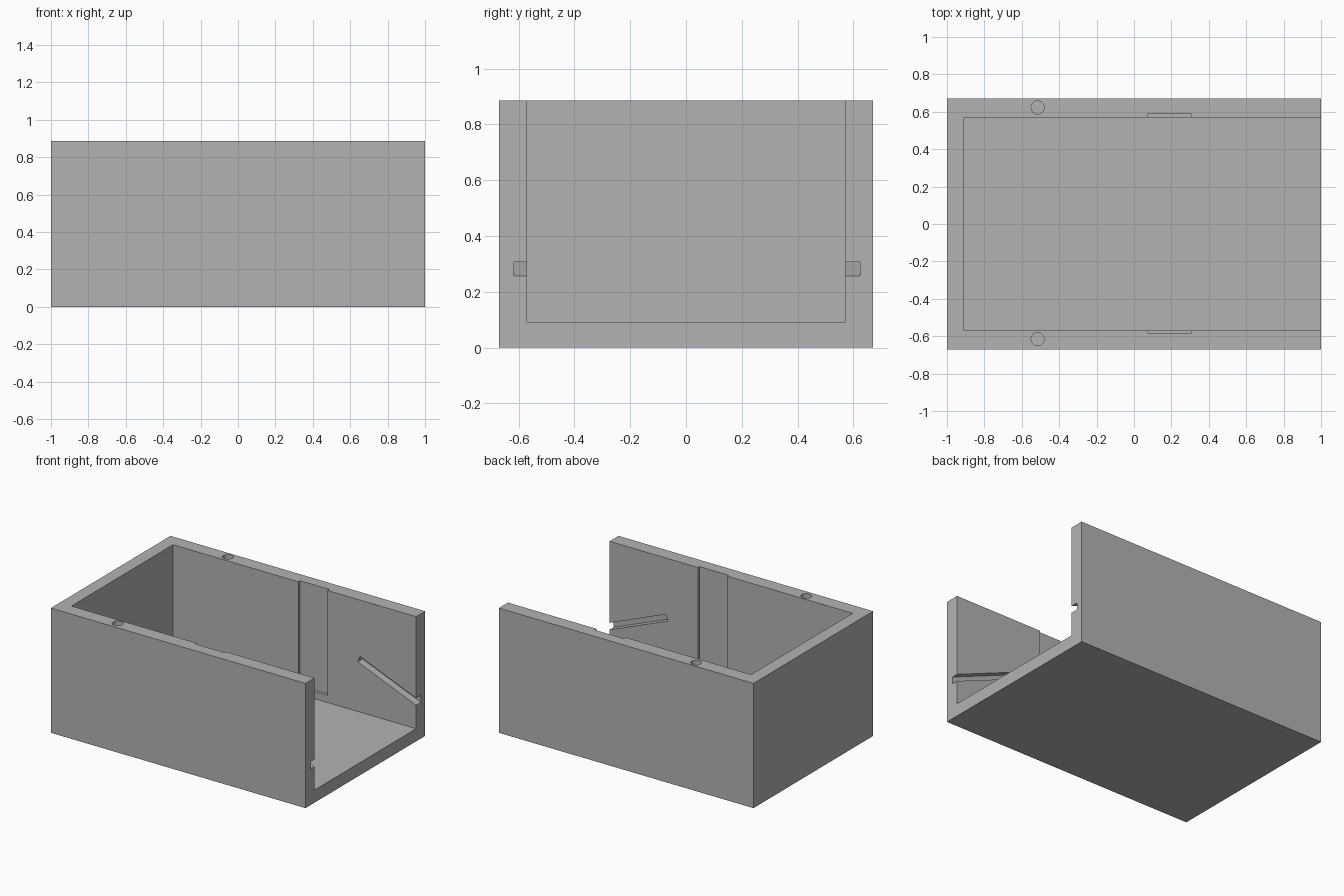
import bpy
import math
from mathutils import Vector

cube = bpy.data.objects.get("Cube")
if cube:
    bpy.data.objects.remove(cube, do_unlink=True)

LENGTH, WIDTH, HEIGHT = 2.0, 1.342, 0.886
WALL, SHIFT = 0.57, 0.004      # inner wall distance, sideways offset of the cut details

gray = bpy.data.materials.new("plain gray")
gray.use_nodes = True
color = (0.45, 0.45, 0.45, 1)
gray.diffuse_color = color
gray.node_tree.nodes["Principled BSDF"].inputs["Base Color"].default_value = color


def block(name, low, high, tilt=0.0, pivot=(0, 0, 0)):
    """Box between two corners, optionally tilted about the y axis at a pivot."""
    low, high = Vector(low), Vector(high)
    bpy.ops.mesh.primitive_cube_add(size=1)
    obj = bpy.context.object
    obj.name = name
    for v in obj.data.vertices:
        v.co = (low + high) / 2 + v.co * (high - low)
    obj.location = pivot
    obj.rotation_euler.y = tilt
    return obj


def cut(target, cutter):
    """Subtract a cutter from the target and remove it."""
    mod = target.modifiers.new("cut", 'BOOLEAN')
    mod.operation = 'DIFFERENCE'
    mod.solver = 'EXACT'
    mod.object = cutter
    bpy.context.view_layer.objects.active = target
    bpy.ops.object.modifier_apply(modifier=mod.name)
    bpy.data.objects.remove(cutter, do_unlink=True)


# Outer shell, open at the top and at the +x end
box = block("open_box", (-LENGTH / 2, -WIDTH / 2, 0), (LENGTH / 2, WIDTH / 2, HEIGHT))
box.data.materials.append(gray)
cut(box, block("cavity", (-0.91, -WALL, 0.09), (1.2, WALL, 1.2)))

for side in (-1, 1):
    inner = side * 0.5

    def span(depth_y):
        return sorted((inner, depth_y))

    # Shallow upright slot in the wall
    y0, y1 = span(side * 0.588 + SHIFT / 2)
    cut(box, block("upright_slot", (0.075, y0, 0.14), (0.305, y1, 1.2)))

    # Sloping groove that runs out through the open end
    y0, y1 = span(side * 0.62 + SHIFT)
    cut(box, block("sloping_groove", (-0.485, y0, -0.023), (0.2, y1, 0.023),
                   math.radians(22), (1, 0, 0.282)))

    # Round pin hole in the rim
    bpy.ops.mesh.primitive_cylinder_add(vertices=48, radius=0.035, depth=0.2,
                                        location=(-0.515, side * 0.619 + SHIFT, HEIGHT))
    cut(box, bpy.context.object)

# Smooth the hole walls, keep the box edges sharp
bpy.ops.object.select_all(action='DESELECT')
box.select_set(True)
bpy.context.view_layer.objects.active = box
bpy.ops.object.shade_smooth_by_angle(angle=math.radians(30))
